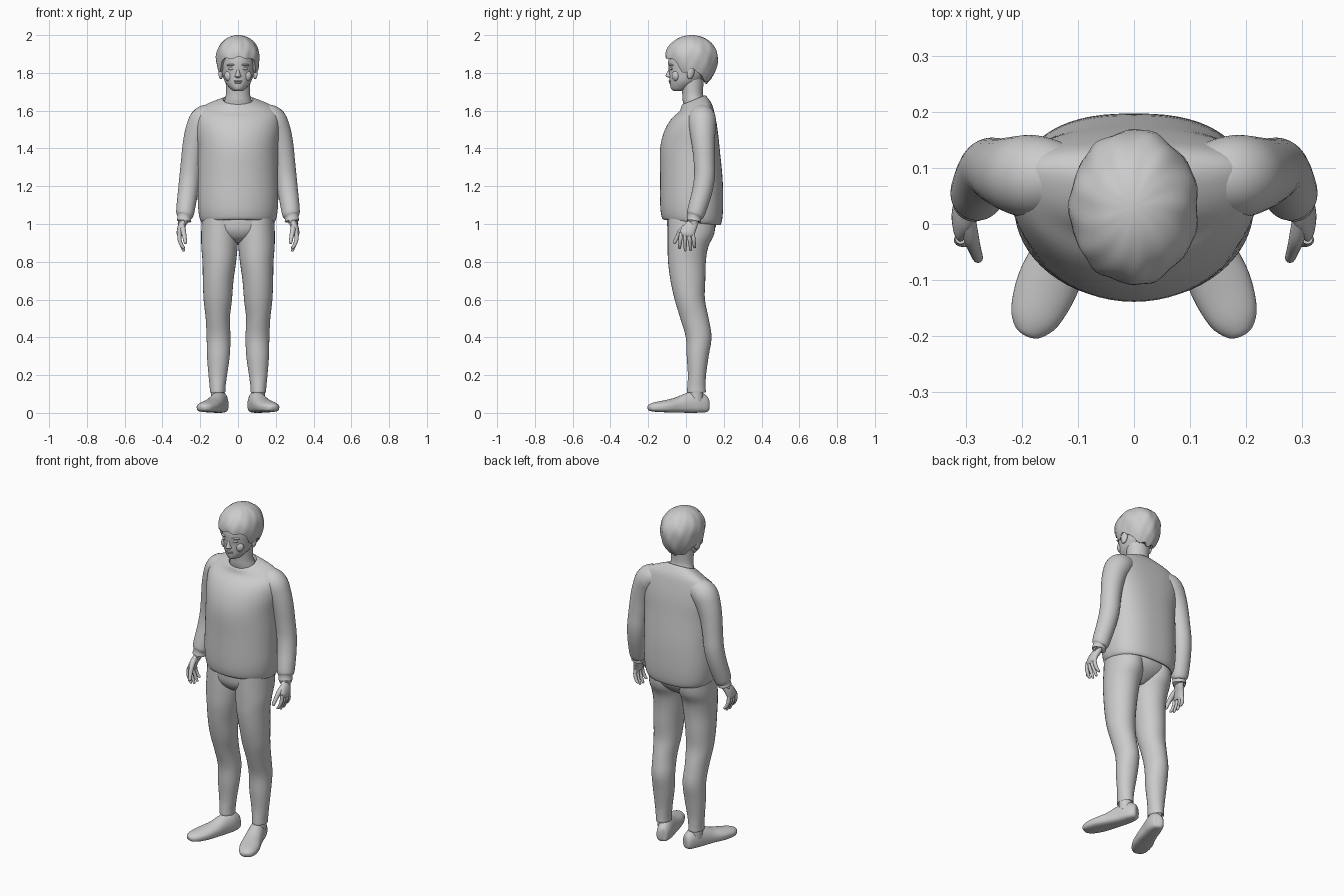
import bpy, bmesh, math
from mathutils import Vector, Matrix


def finish(name, bm):
    bmesh.ops.recalc_face_normals(bm, faces=bm.faces)
    me = bpy.data.meshes.new(name)
    bm.to_mesh(me)
    bm.free()
    ob = bpy.data.objects.new(name, me)
    bpy.context.collection.objects.link(ob)
    bpy.ops.object.select_all(action='DESELECT')
    ob.select_set(True)
    bpy.context.view_layer.objects.active = ob
    bpy.ops.object.shade_smooth_by_angle(angle=math.radians(50))
    return ob


def skin(name, rings):
    # join equal rings of points into a capped surface
    bm = bmesh.new()
    vs = [[bm.verts.new(p) for p in r] for r in rings]
    n = len(vs[0])
    for a, b in zip(vs, vs[1:]):
        for i in range(n):
            j = (i + 1) % n
            bm.faces.new((a[i], a[j], b[j], b[i]))
    bm.faces.new(vs[0])
    bm.faces.new(vs[-1])
    return finish(name, bm)


def smooth_rows(rows, steps):
    # Catmull-Rom interpolation of section rows
    out = []
    for k in range(len(rows) - 1):
        p0, p1 = rows[max(k - 1, 0)], rows[k]
        p2, p3 = rows[k + 1], rows[min(k + 2, len(rows) - 1)]
        for s in range(steps):
            t = s / steps
            out.append([0.5 * (2 * b + (c - a) * t + (2 * a - 5 * b + 4 * c - d) * t * t
                               + (3 * b - a - 3 * c + d) * t ** 3)
                        for a, b, c, d in zip(p0, p1, p2, p3)])
    return out + [list(rows[-1])]


def loft(name, rows, side=1, ref=(0, 1, 0), flat=False, n=32, steps=4, exps=(2, 2)):
    # row: x, y, z, half width, radius against ref, radius along ref, tilt
    rows = smooth_rows([tuple(r) + (0,) * (7 - len(r)) for r in rows], steps)
    rings = []
    for k, (x, y, z, w, f, b, tilt) in enumerate(rows):
        c = Vector((x, y, z))
        t = Vector((0, 0, 1)) if flat else (
            Vector(rows[min(k + 1, len(rows) - 1)][:3]) - Vector(rows[max(k - 1, 0)][:3])).normalized()
        v = Vector(ref)
        v = (v - t * v.dot(t)).normalized()
        u = v.cross(t)
        ring = []
        for i in range(n):
            a = math.tau * i / n
            ca, sa = math.cos(a), math.sin(a)
            e = 2 / (exps[1] if sa > 0 else exps[0])
            q = math.copysign(abs(sa) ** e, sa) * max(b if sa > 0 else f, .001)
            p = c + u * math.copysign(abs(ca) ** e, ca) * max(w, .001) + v * q
            p.z += tilt * q
            ring.append((p.x * side, p.y, p.z))
        rings.append(ring)
    return skin(name, rings)


def tube(name, pts, side=1, **kw):
    # point: x, y, z, radius
    return loft(name, [p[:3] + (p[3],) * 3 for p in pts], side, **kw)


def ball(name, loc, size, rot=(0, 0, 0)):
    bm = bmesh.new()
    bmesh.ops.create_uvsphere(bm, u_segments=20, v_segments=12, radius=1)
    m = Matrix.Translation(loc)
    for ang, ax in zip(rot, 'XYZ'):
        m = m @ Matrix.Rotation(ang, 4, ax)
    bm.transform(m @ Matrix.Diagonal((*size, 1)))
    return finish(name, bm)


# Sweater body with tucked hem and tilted neckline
loft('sweater_body', [
    (0, .03, 1.03, .17, .11, .12, -.1), (0, .03, 1.008, .19, .148, .148, -.1),
    (0, .03, 1.04, .205, .162, .162, -.08), (0, .03, 1.12, .213, .167, .167, 0),
    (0, .035, 1.25, .212, .172, .158, 0), (0, .05, 1.4, .212, .187, .128, 0),
    (0, .07, 1.5, .224, .183, .097, .02), (0, .08, 1.575, .22, .155, .072, .1),
    (0, .08, 1.625, .18, .115, .055, .25), (0, .045, 1.655, .09, .068, .06, .4),
    (0, .045, 1.652, .078, .058, .052, .4), (0, .045, 1.61, .07, .05, .05, .4)],
    flat=True, n=64, exps=(2, 2.5))

# Hips and neck
loft('trouser_hips', [
    (0, .02, .90, .03, .05, .05), (0, .02, .925, .10, .09, .09), (0, .025, .96, .17, .118, .12),
    (0, .03, 1.0, .192, .13, .13), (0, .03, 1.06, .19, .13, .13)], flat=True, n=48)
loft('neck', [
    (0, .055, 1.60, .085, .06, .06), (0, .045, 1.65, .072, .062, .058),
    (0, .035, 1.69, .064, .055, .055), (0, .03, 1.77, .066, .06, .065)], flat=True)

# Head from chin to crown
loft('head', [
    (0, -.045, 1.703, .012, .015, .02), (0, -.035, 1.709, .03, .038, .04),
    (0, -.02, 1.725, .048, .062, .055), (0, 0, 1.755, .07, .086, .08),
    (0, .02, 1.80, .084, .109, .10), (0, .03, 1.86, .091, .124, .11),
    (0, .03, 1.92, .085, .11, .11), (0, .03, 1.97, .045, .06, .06)], flat=True, n=48)

# Face details
loft('nose', [
    (0, -.075, 1.838, .007, .012, .01), (0, -.078, 1.815, .009, .016, .01),
    (0, -.08, 1.793, .013, .025, .01), (0, -.08, 1.783, .018, .027, .01),
    (0, -.077, 1.775, .014, .016, .01), (0, -.075, 1.771, .005, .006, .01)], flat=True, n=20)
ball('upper_lip', (0, -.083, 1.756), (.024, .010, .005))
ball('lower_lip', (0, -.081, 1.748), (.020, .010, .006))
ball('chin', (0, -.062, 1.722), (.024, .019, .015))
for s, side in ((1, 'left'), (-1, 'right')):
    ball('eye_' + side, (.035 * s, -.076, 1.822), (.016, .010, .007), (0, 0, .3 * s))
    ball('brow_' + side, (.037 * s, -.079, 1.842), (.024, .011, .006), (0, .08 * s, .35 * s))
    ball('cheek_' + side, (.045 * s, -.052, 1.785), (.027, .022, .03))
    ball('ear_' + side, (.091 * s, .025, 1.80), (.012, .02, .034), (-.2, 0, .35 * s))


# Hair cap with fringe, sideburns and nape
def hair_edge(d):
    keys = [(0, 1.882), (35, 1.875), (52, 1.86), (66, 1.805), (80, 1.80),
            (92, 1.825), (110, 1.80), (130, 1.76), (180, 1.745)]
    for (a, za), (b, zb) in zip(keys, keys[1:]):
        if d <= b:
            return za + (zb - za) * (d - a) / (b - a)
    return keys[-1][1]


def hair_point(a, z, k=1.0):
    h = z - 1.885
    r = math.sqrt(max(0, 1 - (h / (.115 if h > 0 else .175)) ** 2)) * k
    wave = 1 + .016 * math.sin(7 * a + 30 * z) + .012 * math.sin(13 * a - 45 * z)
    return (.115 * r * wave * math.sin(a), .03 - .138 * r * wave * math.cos(a), z)


rings = []
N = 72
for k in range(19):
    ring = []
    for i in range(N):
        a = math.tau * i / N
        d = abs((math.degrees(a) + 180) % 360 - 180)
        low = hair_edge(d) + .005 * math.sin(a * 9 + 1)
        q = min(k, 16) / 16
        z = low + (2.0 - low) * math.cos(max(q, .02) * math.pi / 2)
        ring.append(hair_point(a, z + (0, .002, .012)[max(k - 16, 0)],
                               (1, .9, .74)[max(k - 16, 0)]))
    rings.append(ring)
skin('hair', rings)

# Limbs, built once per side
for s, side in ((1, 'left'), (-1, 'right')):
    # Sleeve with gathered cuff
    tube('sleeve_' + side, [
        (.10, .085, 1.575, .05), (.15, .085, 1.567, .068), (.185, .085, 1.545, .074),
        (.212, .088, 1.49, .068), (.232, .092, 1.42, .061), (.246, .097, 1.33, .056),
        (.255, .098, 1.25, .055), (.265, .085, 1.17, .053), (.276, .062, 1.09, .050),
        (.281, .05, 1.05, .046), (.284, .045, 1.035, .037), (.286, .042, 1.015, .038),
        (.286, .042, 1.018, .026)], s)
    # Hand: palm, four fingers and thumb
    loft('palm_' + side, [
        (.284, .044, 1.05, .022, .028, .028), (.29, .038, 1.01, .020, .029, .028),
        (.302, .022, .98, .019, .037, .034), (.309, .008, .95, .016, .040, .038),
        (.308, .004, .934, .010, .034, .034)], s, n=24)
    fingers = [(.036, .046, .872), (.015, .024, .857), (-.006, -.004, .855), (-.026, -.034, .868)]
    for i, (y0, y1, z1) in enumerate(fingers):
        tube('finger_%d_%s' % (i + 1, side), [
            (.309, y0, .955, .010), (.31, y0 * .6 + y1 * .4, .92, .0105),
            (.30, y0 * .2 + y1 * .8, .89, .009), (.288, y1, z1 + .005, .007),
            (.286, y1, z1, .003)], s, n=14)
    tube('thumb_' + side, [
        (.296, .01, .995, .014), (.29, -.025, .965, .014), (.283, -.047, .93, .011),
        (.278, -.061, .902, .009), (.277, -.064, .896, .003)], s, n=14)
    # Trouser leg
    loft('trouser_leg_' + side, [
        (.108, .055, .125, .03, .035, .035), (.108, .055, .108, .040, .049, .049),
        (.108, .056, .14, .042, .049, .048), (.107, .058, .2, .049, .048, .048),
        (.104, .062, .3, .060, .058, .058), (.103, .067, .4, .063, .068, .068),
        (.107, .045, .5, .064, .075, .075), (.107, .02, .6, .075, .080, .080),
        (.105, .01, .7, .081, .092, .092), (.099, .005, .8, .089, .1, .1),
        (.098, .01, .88, .096, .107, .108), (.097, .025, .95, .098, .122, .125),
        (.097, .03, 1.04, .094, .125, .127)], s, flat=True)
    # Ankle and shoe
    tube('ankle_' + side, [(.105, .055, .06, .036), (.108, .055, .15, .036)], s)
    loft('shoe_' + side, [
        (.080, .119, .045, .012, .022, .02), (.083, .11, .045, .031, .040, .045),
        (.093, .065, .045, .043, .044, .072), (.11, .01, .045, .046, .045, .062),
        (.13, -.05, .04, .051, .038, .042), (.155, -.11, .035, .055, .032, .032),
        (.177, -.165, .03, .045, .024, .026), (.188, -.192, .028, .026, .016, .017),
        (.191, -.199, .027, .010, .007, .007)], s, ref=(0, 0, 1), exps=(3.2, 2))
